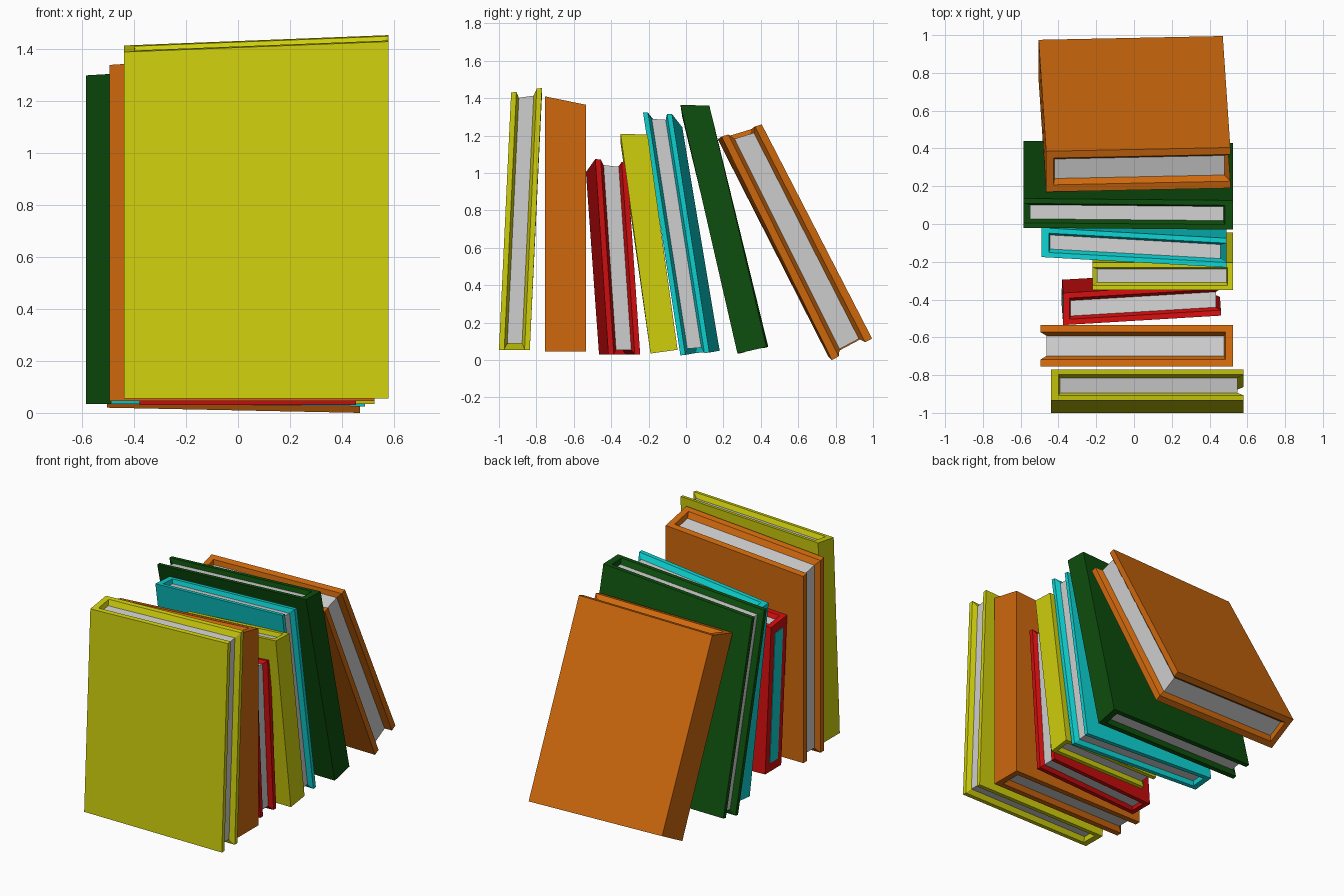
import bpy
import bmesh
from mathutils import Vector

cube = bpy.data.objects.get("Cube")
if cube:
    bpy.data.objects.remove(cube, do_unlink=True)


def make_material(name, red, green, blue):
    material = bpy.data.materials.new(name)
    material.use_nodes = True
    color = (red, green, blue, 1)
    material.diffuse_color = color
    material.node_tree.nodes["Principled BSDF"].inputs["Base Color"].default_value = color
    return material


LIT, LOW = 0.62, 0.004
yellow = make_material("yellow cover", LIT, LIT, LOW)
orange = make_material("orange cover", LIT, 0.14, LOW)
crimson = make_material("red cover", LIT, LOW, LOW)
cyan = make_material("cyan cover", LOW, LIT, LIT)
green = make_material("green cover", LOW, 0.075, LOW)
paper = make_material("paper", LIT, LIT, LIT)

# Shared proportions, as fractions of each book's width, thickness and height
RIM, PAGE = 0.17, 0.26
SPINE_RIM, SPINE_PAGE = 0.04, 0.047
FORE_RECESS, TOP_RECESS = 0.032, 0.024


def placer(corner, width, thick, height, rise):
    """Map unit coordinates into a leaning book whose top edge may slope."""
    corner, width, thick, height = map(Vector, (corner, width, thick, height))

    def place(u, v, w):
        point = corner + width * u + thick * v + height * w
        point.z += w * (u * rise[0] + v * rise[1])
        return point
    return place


def finish(name, bm, materials):
    bmesh.ops.recalc_face_normals(bm, faces=bm.faces)
    mesh = bpy.data.meshes.new(name)
    bm.to_mesh(mesh)
    bm.free()
    for material in materials:
        mesh.materials.append(material)
    obj = bpy.data.objects.new(name, mesh)
    bpy.context.collection.objects.link(obj)
    return obj


def add_book(name, cover, place):
    bm = bmesh.new()
    stations = []
    # Walk round the three open sides: spine top, fore top, fore bottom, spine bottom
    for fore, top in ((False, True), (True, True), (True, False), (False, False)):
        w = 1 if top else 0
        w_page = 1 - TOP_RECESS if top else TOP_RECESS
        outer = 1 if fore else 0
        rim = 1 if fore else SPINE_RIM
        page = 1 - FORE_RECESS if fore else SPINE_PAGE
        section = [(outer, 0, w), (rim, RIM, w), (page, PAGE, w_page),
                   (page, 1 - PAGE, w_page), (rim, 1 - RIM, w), (outer, 1, w)]
        stations.append([bm.verts.new(place(*p)) for p in section])

    # Cover rims, sloped inner walls and the page block
    for a, b in zip(stations, stations[1:]):
        for i in range(len(a) - 1):
            face = bm.faces.new((a[i], a[i + 1], b[i + 1], b[i]))
            face.material_index = 1 if i == 2 else 0

    # Front and back boards
    bm.faces.new([s[0] for s in stations])
    bm.faces.new([s[-1] for s in stations])

    # Spine with its end rims and inner walls
    first, last = stations[0], stations[-1]
    bm.faces.new((first[0], first[-1], last[-1], last[0]))
    for s in (first, last):
        bm.faces.new((s[0], s[1], s[4], s[5]))
        bm.faces.new((s[1], s[2], s[3], s[4]))
    return finish(name, bm, (cover, paper))


def add_spine_panel(name, material, place):
    bm = bmesh.new()
    bmesh.ops.create_cube(bm, size=1)
    for vert in bm.verts:
        x, y, z = vert.co
        vert.co = place(x * 0.008, 0.5 + y * 0.5, 0.5 + z * 0.88)
    return finish(name, bm, (material,))


# Name, cover, lower front spine corner, width, thickness and height vectors, top slopes
books = (
    ("front_yellow_book", yellow, (-0.44, -1, 0.055), (1.02, 0, 0),
     (0, 0.165, 0), (0, 0.065, 1.335), (0.04, 0.025)),
    ("front_orange_book", orange, (0.525, -0.755, 0.045), (-1.02, 0, 0),
     (0, 0.22, 0), (0, 0, 1.365), (-0.07, -0.045)),
    ("red_book", crimson, (-0.38, -0.465, 0.03), (0.835, 0.05, 0),
     (0, 0.17, 0), (0.005, -0.07, 0.975), (0.07, -0.02)),
    ("small_yellow_book", yellow, (0.525, -0.19, 0.035), (-0.745, 0, 0),
     (0, 0.145, 0.02), (0, -0.16, 1.175), (-0.05, -0.025)),
    ("cyan_book", cyan, (-0.49, 0.025, 0.035), (0.98, -0.055, -0.01),
     (0, 0.155, 0.015), (0, -0.2, 1.22), (0.08, -0.025)),
    ("green_book", green, (0.525, 0.275, 0.035), (-1.11, 0.01, 0),
     (0, 0.155, 0.035), (0, -0.305, 1.33), (-0.065, -0.04)),
    ("back_orange_book", orange, (-0.505, 0.76, 0.02), (0.975, 0.02, -0.02),
     (0, 0.215, 0.115), (0.04, -0.59, 1.16), (0.035, -0.05)),
)

for name, cover, *shape in books:
    place = placer(*shape)
    add_book(name, cover, place)
    if name == "red_book":
        add_spine_panel("red_book_spine_panel", cyan, place)
